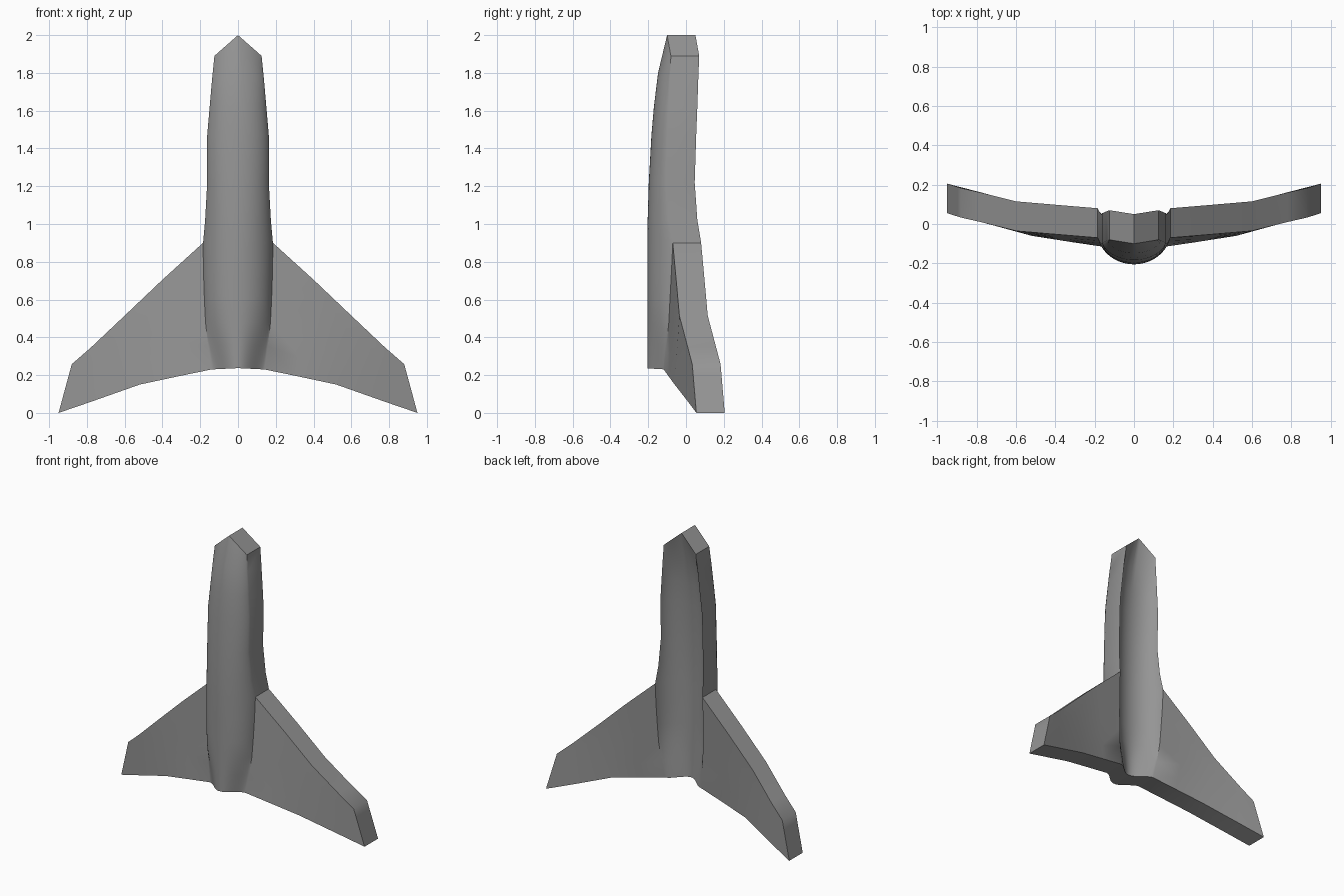
import bpy, bmesh, math
from mathutils import Vector

if "Cube" in bpy.data.objects:
    bpy.data.objects.remove(bpy.data.objects["Cube"])

THICK = 0.15
ARC = 12
ARC_ANGLE = math.radians(74)  # half angle of the fuselage arch

# Fuselage stations: centre z, edge z, half width, edge y, centre y, fillet amount
stations = [
    (2.00, 1.89, 0.125, -0.080, -0.100, 0),
    (1.80, 1.77, 0.137, -0.085, -0.148, 0),
    (1.62, 1.62, 0.150, -0.090, -0.170, 0),
    (1.47, 1.47, 0.163, -0.096, -0.183, 0),
    (1.22, 1.22, 0.163, -0.104, -0.197, 0),
    (1.02, 1.02, 0.174, -0.090, -0.203, 0),
    (0.90, 0.90, 0.185, -0.070, -0.205, 0),
    (0.75, 0.75, 0.183, -0.077, -0.205, 0),
    (0.60, 0.60, 0.178, -0.085, -0.205, 0),
    (0.48, 0.48, 0.172, -0.091, -0.205, 0.1),
    (0.36, 0.355, 0.158, -0.103, -0.205, 0.5),
    (0.237, 0.230, 0.140, -0.118, -0.205, 0.9),
]
ROOT = 6  # station where the wing starts

# Wing spans: leading edge point and trailing edge point
spans = [
    (Vector((0.40, -0.052, 0.705)), Vector((0.31, -0.093, 0.195))),
    (Vector((0.60, -0.035, 0.515)), Vector((0.52, -0.060, 0.150))),
    (Vector((0.78, 0.010, 0.345)), Vector((0.775, 0.010, 0.060))),
    (Vector((0.88, 0.033, 0.258)), Vector((0.95, 0.055, 0.0))),
]


def body_point(row, a):
    """Point on the arched fuselage skin; a runs 0 (centre) to 1 (edge)."""
    zc, ze, w, ye, yc, fillet = stations[row]
    if row == 0:
        s, h = a, 1 - a          # straight pointed nose
    else:
        t, c = a * ARC_ANGLE, math.cos(ARC_ANGLE)
        s = math.sin(t) / math.sin(ARC_ANGLE)
        h = (math.cos(t) - c) / (1 - c)
        # bell-shaped section where the fuselage melts into the wing
        s += (a - s) * fillet
        h += ((1 + math.cos(math.pi * a)) / 2 - h) * fillet
    return Vector((w * s, ye + (yc - ye) * h, zc + (ze - zc) * s))


bm = bmesh.new()


def add_grid(rows, side):
    """Skin a grid of points, mirrored when side is -1."""
    vs = [[bm.verts.new((p.x * side, p.y, p.z)) for p in r] for r in rows]
    for r0, r1 in zip(vs, vs[1:]):
        for i in range(len(r0) - 1):
            q = (r0[i], r1[i], r1[i + 1], r0[i + 1])
            bm.faces.new(q if side > 0 else q[::-1])


body = [[body_point(r, i / ARC) for i in range(ARC + 1)]
        for r in range(len(stations))]
z_top, z_low = stations[ROOT][1], stations[-1][1]
wing = []
for r in range(ROOT, len(stations)):
    t = (z_top - stations[r][1]) / (z_top - z_low)
    wing.append([body_point(r, 1)] + [le.lerp(te, t) for le, te in spans])

# Front skin of fuselage and both wings
for side in (1, -1):
    add_grid(body, side)
    add_grid(wing, side)
bmesh.ops.remove_doubles(bm, verts=bm.verts, dist=0.0005)

# Thicken straight backwards into a closed shell
front = bm.faces[:]
ext = bmesh.ops.extrude_face_region(bm, geom=front, use_keep_orig=True)
bmesh.ops.translate(bm, vec=(0, THICK, 0),
                    verts=[g for g in ext["geom"] if isinstance(g, bmesh.types.BMVert)])
bmesh.ops.recalc_face_normals(bm, faces=bm.faces[:])

mesh = bpy.data.meshes.new("winged_glider_shell")
bm.to_mesh(mesh)
bm.free()
obj = bpy.data.objects.new("winged_glider_shell", mesh)
bpy.context.collection.objects.link(obj)

# Dark grey finish
mat = bpy.data.materials.new("dark_grey")
mat.diffuse_color = (0.3, 0.3, 0.3, 1)
mat.use_nodes = True
mat.node_tree.nodes["Principled BSDF"].inputs["Base Color"].default_value = mat.diffuse_color
mesh.materials.append(mat)

bpy.context.view_layer.objects.active = obj
obj.select_set(True)
bpy.ops.object.shade_smooth_by_angle(angle=math.radians(35))
